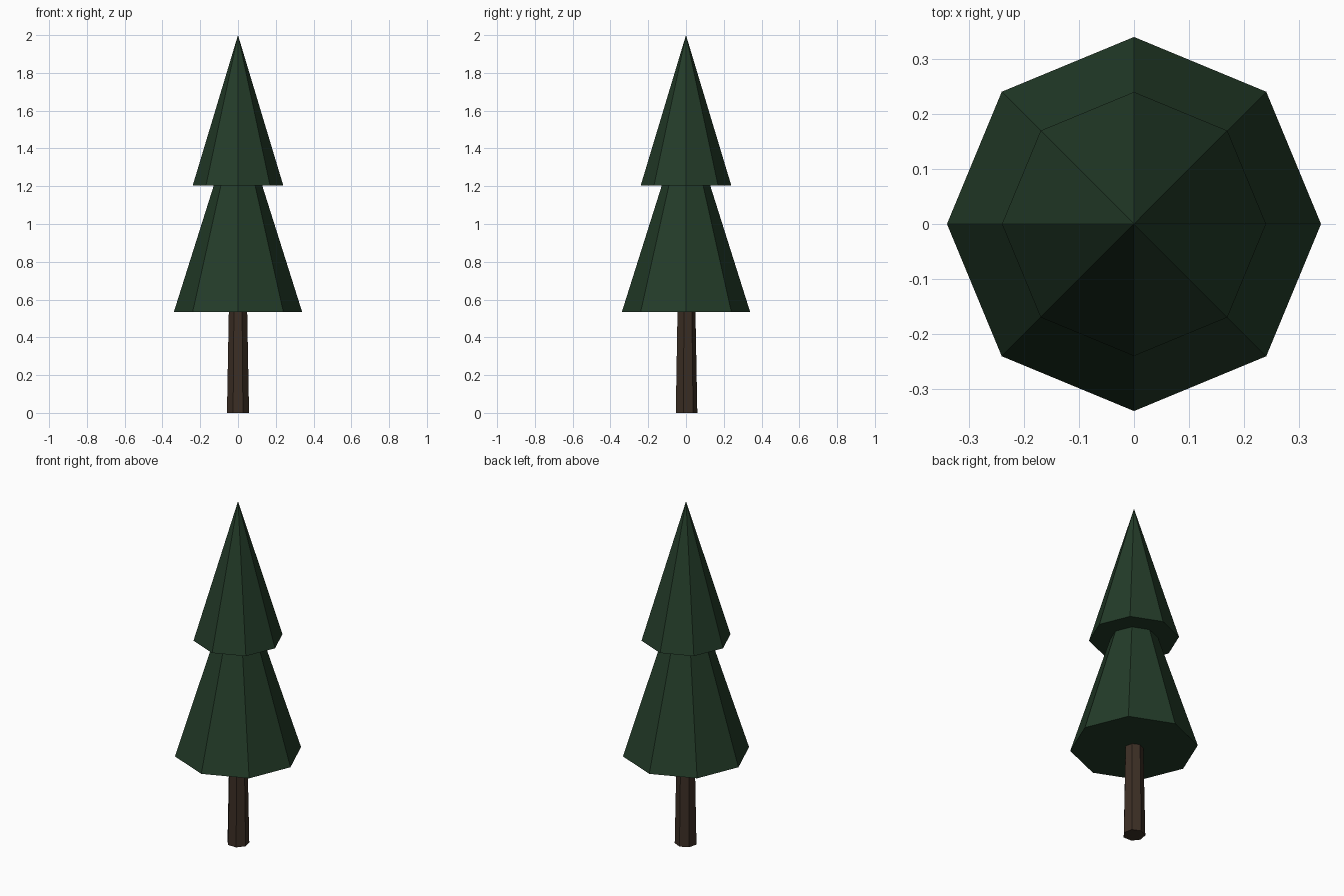
import bpy, bmesh, math
from mathutils import Matrix

if "Cube" in bpy.data.objects:
    bpy.data.objects.remove(bpy.data.objects["Cube"])


def material(name, color):
    m = bpy.data.materials.new(name)
    m.diffuse_color = color
    m.use_nodes = True
    m.node_tree.nodes["Principled BSDF"].inputs["Base Color"].default_value = m.diffuse_color
    return m


def tapered(name, sides, r_bottom, r_top, z0, z1, mat):
    """Closed flat-faced cone or tapered prism with one corner towards +y."""
    bm = bmesh.new()
    bmesh.ops.create_cone(bm, cap_ends=True, segments=sides, radius1=r_bottom,
                          radius2=r_top, depth=z1 - z0)
    # turn the first bottom corner to +y, then lift into place
    v = min(bm.verts, key=lambda p: p.co.z)
    turn = math.pi / 2 - math.atan2(v.co.y, v.co.x)
    bm.transform(Matrix.Translation((0, 0, (z0 + z1) / 2)) @ Matrix.Rotation(turn, 4, 'Z'))
    bmesh.ops.remove_doubles(bm, verts=bm.verts, dist=1e-5)
    me = bpy.data.meshes.new(name)
    bm.to_mesh(me)
    bm.free()
    me.materials.append(mat)
    ob = bpy.data.objects.new(name, me)
    bpy.context.collection.objects.link(ob)
    return ob


bark = material("bark", (0.045, 0.028, 0.018, 1))
needles = material("needles", (0.017, 0.045, 0.022, 1))

# Seven-sided trunk
tapered("trunk", 7, 0.06, 0.05, 0.0, 0.533, bark)

# Two overlapping eight-sided foliage tiers
tapered("lower_foliage", 8, 0.34, 0.0, 0.533, 1.61, needles)
tapered("upper_foliage", 8, 0.24, 0.0, 1.203, 2.0, needles)
